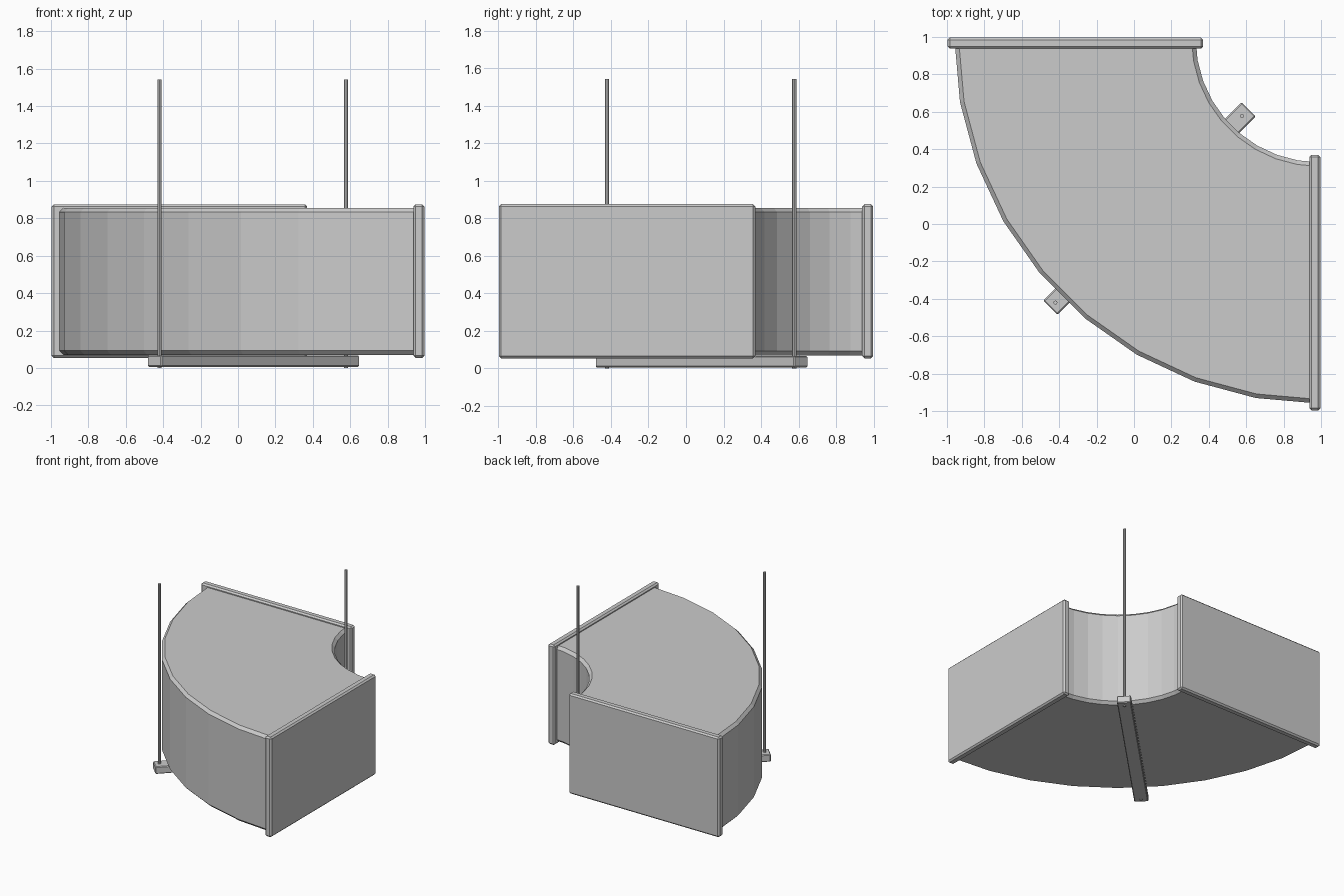
import bpy, bmesh, math
from mathutils import Matrix, Vector

if "Cube" in bpy.data.objects:
    bpy.data.objects.remove(bpy.data.objects["Cube"])


def finish(bm, name):
    bmesh.ops.recalc_face_normals(bm, faces=bm.faces[:])
    mesh = bpy.data.meshes.new(name)
    bm.to_mesh(mesh)
    bm.free()
    obj = bpy.data.objects.new(name, mesh)
    bpy.context.collection.objects.link(obj)
    return obj


def box(name, lo, hi, bevel, turn=0.0):
    """Chamfered box between two corners, optionally turned about its own centre."""
    lo, hi = Vector(lo), Vector(hi)
    bm = bmesh.new()
    bmesh.ops.create_cube(bm, size=1)
    bmesh.ops.scale(bm, vec=hi - lo, verts=bm.verts)
    bmesh.ops.bevel(bm, geom=bm.edges[:], offset=bevel, segments=1,
                    profile=0.5, affect='EDGES')
    bm.transform(Matrix.Translation((lo + hi) / 2) @ Matrix.Rotation(turn, 4, 'Z'))
    return finish(bm, name)


# Duct elbow: chamfered rectangular section swept through a quarter turn
CENTRE, STEPS = 0.99, 9
R_IN, R_OUT, Z_LO, Z_HI, C = 0.66, 1.95, 0.07, 0.855, 0.022
section = [(R_IN + C, Z_LO), (R_OUT - C, Z_LO), (R_OUT, Z_LO + C), (R_OUT, Z_HI - C),
           (R_OUT - C, Z_HI), (R_IN + C, Z_HI), (R_IN, Z_HI - C), (R_IN, Z_LO + C)]
bm = bmesh.new()
rings = []
for i in range(STEPS + 1):
    a = math.pi + math.pi / 2 * i / STEPS
    rings.append([bm.verts.new((CENTRE + r * math.cos(a), CENTRE + r * math.sin(a), z))
                  for r, z in section])
for r0, r1 in zip(rings, rings[1:]):
    for j in range(8):
        k = (j + 1) % 8
        bm.faces.new((r0[j], r0[k], r1[k], r1[j]))
bm.faces.new(rings[0])
bm.faces.new(rings[-1])
finish(bm, "duct_elbow")

# End flanges
box("back_flange", (-0.997, 0.938, 0.054), (0.37, 0.997, 0.875), 0.012)
box("right_flange", (0.938, -0.997, 0.054), (0.997, 0.37, 0.875), 0.012)

# Diagonal support bar under the elbow
M = 0.083
box("support_bar", (M - 0.75, M - 0.053, 0.006), (M + 0.75, M + 0.053, 0.066),
    0.006, math.pi / 4)

# Hanging rods
for name, p in (("outer_rod", -0.42), ("inner_rod", 0.577)):
    bm = bmesh.new()
    bmesh.ops.create_cone(bm, cap_ends=True, segments=8, radius1=0.011,
                          radius2=0.011, depth=1.542)
    bm.transform(Matrix.Translation((p, p, 0.771)))
    finish(bm, name)
